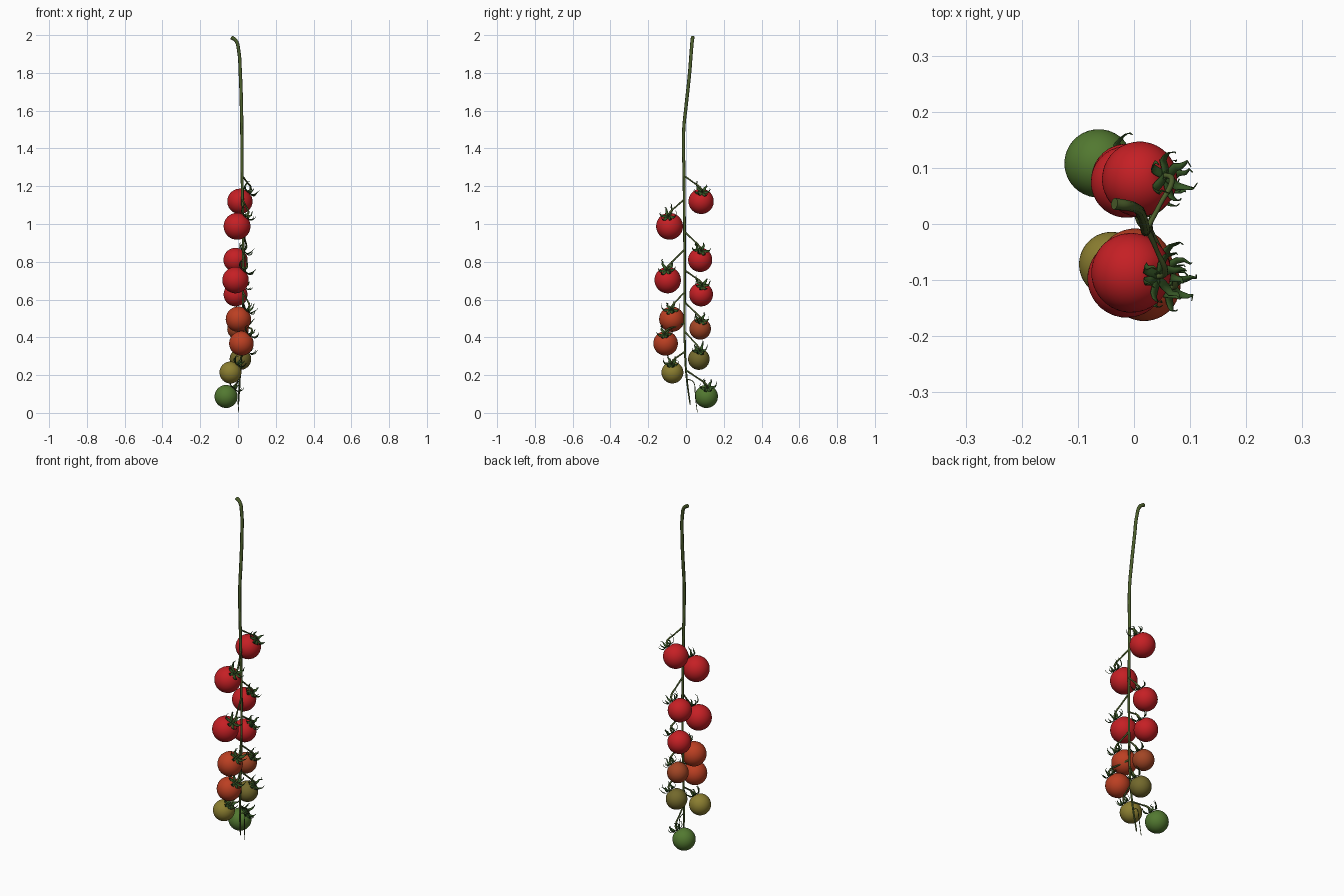
import bpy, bmesh, math, random
from mathutils import Vector, Matrix

if "Cube" in bpy.data.objects:
    bpy.data.objects.remove(bpy.data.objects["Cube"])

random.seed(4)


def material(name, rgb):
    m = bpy.data.materials.new(name)
    m.diffuse_color = (*rgb, 1)
    m.use_nodes = True
    m.node_tree.nodes["Principled BSDF"].inputs["Base Color"].default_value = m.diffuse_color
    return m


MATS = {n: material(n, c) for n, c in {
    "red": (0.56, 0.014, 0.018), "orange": (0.5, 0.05, 0.016),
    "rust": (0.36, 0.06, 0.018), "olive": (0.17, 0.14, 0.025),
    "yellow": (0.26, 0.21, 0.03), "green": (0.085, 0.19, 0.03),
    "stem": (0.07, 0.11, 0.024), "leaf": (0.035, 0.09, 0.018)}.items()}


def finish(name, bm, mat):
    me = bpy.data.meshes.new(name)
    bm.to_mesh(me)
    bm.free()
    for p in me.polygons:
        p.use_smooth = True
    ob = bpy.data.objects.new(name, me)
    ob.data.materials.append(MATS[mat])
    bpy.context.collection.objects.link(ob)
    return ob


def tube(name, pts, mat="stem"):
    """Smooth tapered tube through (x, y, z, radius) points."""
    cu = bpy.data.curves.new(name, 'CURVE')
    cu.dimensions = '3D'
    cu.bevel_depth = 1
    cu.bevel_resolution = 2
    cu.resolution_u = 6
    cu.use_fill_caps = True
    sp = cu.splines.new('BEZIER')
    sp.bezier_points.add(len(pts) - 1)
    for b, p in zip(sp.bezier_points, pts):
        b.co = p[:3]
        b.radius = p[3]
        b.handle_left_type = b.handle_right_type = 'AUTO'
    cu.materials.append(MATS[mat])
    ob = bpy.data.objects.new(name, cu)
    bpy.context.collection.objects.link(ob)


def make_fruit(name, centre, rot, r, mat):
    bm = bmesh.new()
    bmesh.ops.create_uvsphere(bm, u_segments=40, v_segments=24, radius=r)
    # small dimple under the calyx
    for v in bm.verts:
        d = math.hypot(v.co.x, v.co.y) / r
        if v.co.z > 0:
            v.co.z -= 0.1 * r * math.exp(-(d / 0.25) ** 2)
    bm.transform(Matrix.Translation(centre) @ rot)
    finish(name, bm, mat)


def make_calyx(name, base, rot, r):
    """Star of pointed sepals that lie on the fruit and curl upwards."""
    bm = bmesh.new()
    prof = [(0.0, 0.002, .006), (0.010, 0.003, .0075), (0.020, 0.002, .0085),
            (0.030, 0.002, .008), (0.038, 0.009, .006), (0.043, 0.020, .004),
            (0.044, 0.031, .002), (0.041, 0.039, .0004)]
    for i in range(6):
        a = math.tau * i / 6 + random.uniform(-.2, .2)
        k = r / 0.065 * random.uniform(.88, 1.15)
        lift = random.uniform(.6, 1.3)
        turn = Matrix.Rotation(a, 4, 'Z')
        rows = []
        for j, (d, z, w) in enumerate(prof):
            side = random.uniform(-.001, .001) * j
            rows.append([bm.verts.new(turn @ Vector(
                (d * k, side + s * w, z * lift + (0 if s else -.0015))))
                for s in (-1, 0, 1)])
        for p, q in zip(rows, rows[1:]):
            for c in (0, 1):
                bm.faces.new((p[c], q[c], q[c + 1], p[c + 1]))
    bm.transform(Matrix.Translation(base) @ rot)
    ob = finish(name, bm, "leaf")
    so = ob.modifiers.new("thickness", 'SOLIDIFY')
    so.thickness = 0.0015
    so.offset = 0


# Main stem, hooked at the top and thinning to the tip
STEM = [(-.035, .036, 1.988, .0105), (-.012, .033, 1.972, .0095),
        (.004, .028, 1.915, .009), (.012, .019, 1.80, .009),
        (.018, .001, 1.63, .009), (.020, -.012, 1.5, .0085),
        (.022, -.010, 1.24, .008), (.027, -.008, .95, .007),
        (.027, -.007, .65, .006), (.020, -.006, .35, .0055),
        (.010, .003, .19, .005), (.001, .022, .045, .0035)]
tube("main_stem", STEM)


def stem_at(z):
    for a, b in zip(STEM, STEM[1:]):
        if a[2] >= z >= b[2]:
            return Vector(a[:3]).lerp(Vector(b[:3]), (a[2] - z) / (a[2] - b[2]))


# Fruits: centre x, y, z, radius, height of stem joint, colour
FRUITS = [(.010, .080, 1.120, .067, 1.255, "red"),
          (-.005, -.087, .988, .071, 1.13, "red"),
          (-.013, .075, .810, .064, .96, "red"),
          (-.013, -.097, .703, .070, .865, "red"),
          (-.013, .080, .627, .063, .755, "red"),
          (.002, -.075, .496, .067, .64, "orange"),
          (.000, .075, .445, .057, .585, "rust"),
          (.018, -.108, .368, .065, .475, "orange"),
          (.013, .068, .285, .057, .43, "olive"),
          (-.040, -.072, .214, .058, .325, "yellow"),
          (-.063, .108, .087, .061, .225, "green")]

for i, (x, y, z, r, joint, mat) in enumerate(FRUITS, 1):
    s = 1 if y > 0 else -1
    axis = Vector((.66, .08 * s, .72)).normalized()
    rot = axis.to_track_quat('Z', 'Y').to_matrix().to_4x4()
    centre = Vector((x, y, z))
    base = centre + axis * r * 0.97
    make_fruit(f"tomato_{i}", centre, rot, r, mat)
    make_calyx(f"calyx_{i}", base, rot, r)
    # fruit stalk with a swollen knuckle near the calyx
    start = stem_at(joint)
    knee = base + axis * .020 + Vector((0, -.006 * s, .004))
    mid = start.lerp(knee, .5) + Vector((.002, 0, .002))
    tube(f"stalk_{i}", [(*start, .005), (*mid, .004), (*knee, .0055),
                        (*(base + axis * .008), .0045),
                        (*(base - axis * .008), .006)])

# Thin withered twig at the tip
tube("tip_twig", [(.010, .003, .18, .0025), (.012, .038, .165, .0022),
                  (.008, .048, .11, .002), (.004, .054, .05, .002),
                  (.002, .060, .003, .0015)])
